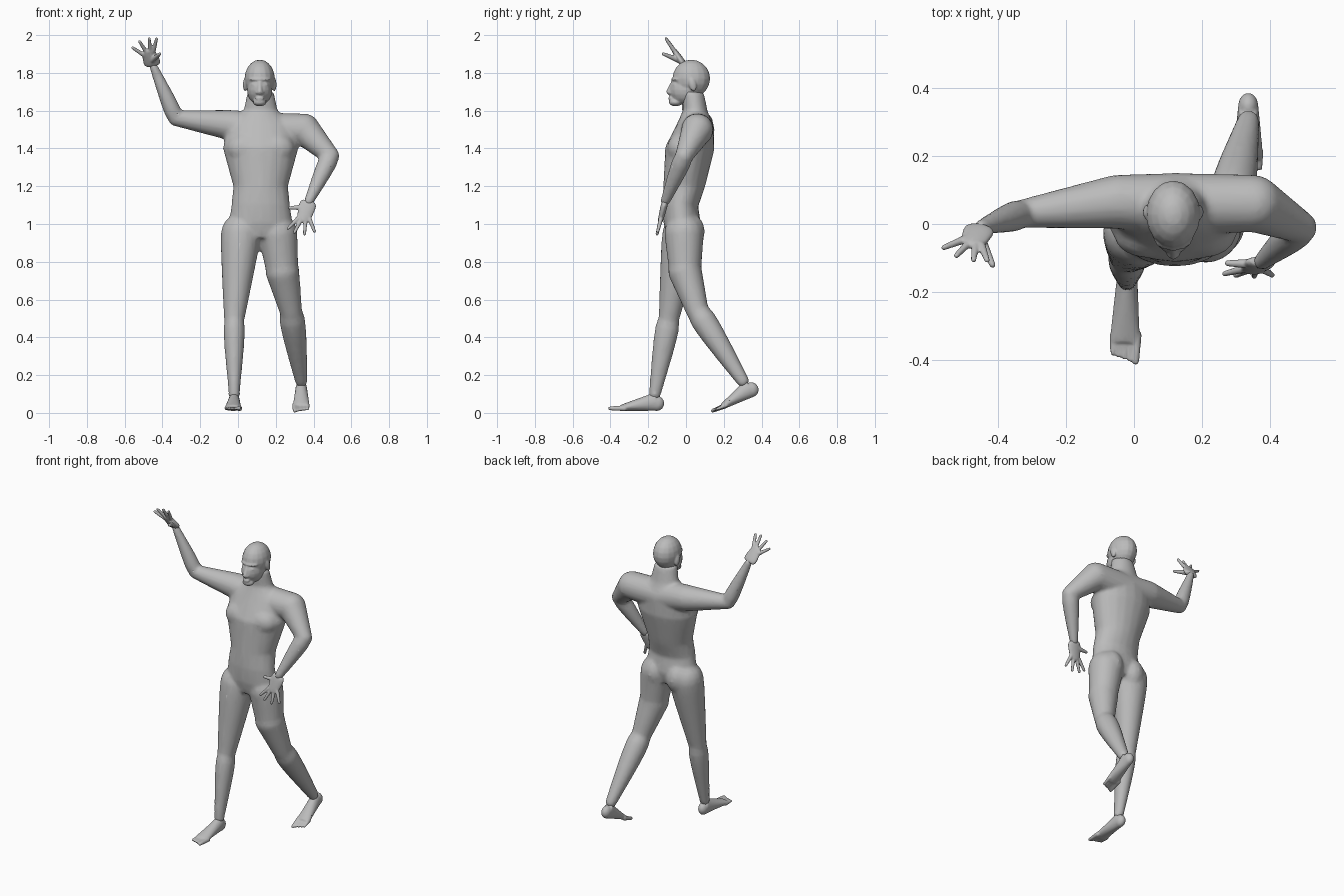
import bpy, bmesh, math
from mathutils import Vector, Matrix

if "Cube" in bpy.data.objects:
    bpy.data.objects.remove(bpy.data.objects["Cube"])

GREY = (.5, .5, .5, 1)
skin = bpy.data.materials.new("grey_skin")
skin.use_nodes = True
skin.diffuse_color = GREY
skin.node_tree.nodes["Principled BSDF"].inputs["Base Color"].default_value = GREY

X, Y = Vector((1, 0, 0)), Vector((0, 1, 0))
MIDDLE = .12    # the upper body's centre line


def loft(bm, stations, side, sides=20):
    """Skin elliptical rings (centre, half width, half depth) set square to their path."""
    along = (stations[-1][0] - stations[0][0]).normalized()
    across = (side - along * side.dot(along)).normalized()
    deep = along.cross(across)
    rings = []
    for centre, width, depth in stations:
        angles = [math.tau * k / sides for k in range(sides)]
        rings.append([bm.verts.new(centre + across * width * math.cos(a) + deep * depth * math.sin(a))
                      for a in angles])
    for low, high in zip(rings, rings[1:]):
        for k in range(sides):
            bm.faces.new((low[k - 1], low[k], high[k], high[k - 1]))
    bm.faces.new(rings[0][::-1])
    bm.faces.new(rings[-1])


def ball(bm, centre, size, tilt=0):
    matrix = (Matrix.Translation(centre) @ Matrix.Rotation(tilt, 4, 'X')
              @ Matrix.Diagonal(size).to_4x4())
    bmesh.ops.create_uvsphere(bm, u_segments=16, v_segments=10, radius=1, matrix=matrix)


def limb(bm, start, end, start_radius, end_radius, muscle=0, flat=1, side=None):
    """A tapered, round-ended limb whose muscle swells towards its start."""
    if side is None:
        side = Y if abs((end - start).normalized().x) > .8 else X
    stations = []
    steps = 8
    for i in range(steps + 1):
        t = i / steps
        radius = start_radius + (end_radius - start_radius) * t
        radius += muscle * math.sin(math.pi * math.sqrt(t))
        stations.append((start.lerp(end, t), radius * flat, radius))
    loft(bm, stations, side)
    for point, radius in ((start, start_radius), (end, end_radius)):
        ball(bm, point, (radius, radius, radius))


def finish(name, bm, voxel, smooth):
    """Fuse the overlapping parts into one smooth skin."""
    bmesh.ops.recalc_face_normals(bm, faces=bm.faces)
    mesh = bpy.data.meshes.new(name)
    bm.to_mesh(mesh)
    bm.free()
    part = bpy.data.objects.new(name, mesh)
    bpy.context.collection.objects.link(part)
    mesh.materials.append(skin)
    fuse = part.modifiers.new("fuse", 'REMESH')
    fuse.mode, fuse.voxel_size = 'VOXEL', voxel
    soften = part.modifiers.new("soften", 'SMOOTH')
    soften.factor, soften.iterations = .5, smooth
    part.modifiers.new("thin", 'DECIMATE').ratio = .3
    bpy.ops.object.select_all(action='DESELECT')
    part.select_set(True)
    bpy.context.view_layer.objects.active = part
    bpy.ops.object.convert(target='MESH')
    bpy.ops.object.shade_smooth()


# Joints of the pose
chest = Vector((MIDDLE, .06, 1.5))
right_shoulder = Vector((-.05, .065, 1.525))
right_elbow = Vector((-.33, .03, 1.56))
right_wrist = Vector((-.45, -.01, 1.84))
left_shoulder = Vector((.35, .06, 1.5))
left_elbow = Vector((.49, -.01, 1.36))
left_wrist = Vector((.375, -.11, 1.12))
right_hip = Vector((.015, -.02, .95))
right_knee = Vector((-.02, -.09, .5))
right_ankle = Vector((-.02, -.165, .1))
left_hip = Vector((.21, -.01, .95))
left_thigh = Vector((.235, -.005, .75))
left_knee = Vector((.28, .06, .54))
left_ankle = Vector((.335, .3, .17))

# Torso and neck, from crotch to throat: height, y, half width, half depth
body = bmesh.new()
trunk = ((.92, -.02, .14, .08), (1, -.02, .17, .1), (1.1, -.03, .155, .095),
         (1.2, -.01, .145, .11), (1.4, .02, .2, .13), (1.52, .05, .18, .1),
         (1.6, .05, .09, .065), (1.7, .035, .07, .06))
loft(body, [(Vector((MIDDLE, y, z)), wide, deep) for z, y, wide, deep in trunk], X)
for sign in (-1, 1):
    x = MIDDLE + sign * .08
    ball(body, (x, .01, .96), (.08, .09, .1))      # buttock
    ball(body, (x, -.03, 1.4), (.1, .07, .08))     # chest muscle

# Arms
limb(body, chest, right_shoulder, .09, .08)
limb(body, right_shoulder, right_elbow, .08, .042)
limb(body, right_elbow, right_wrist, .04, .022, .008)
limb(body, chest, left_shoulder, .09, .085)
limb(body, left_shoulder, left_elbow, .085, .048)
limb(body, left_elbow, left_wrist, .046, .026, .008)

# Legs
limb(body, right_hip, right_knee, .105, .055, .004)
limb(body, right_knee, right_ankle, .055, .032, .012, .9)
limb(body, left_hip, left_thigh, .105, .085)
limb(body, left_thigh, left_knee, .09, .06)
limb(body, left_knee, left_ankle, .058, .034, .014)
finish("body", body, .01, 8)

# Head: skull, jaw and face
head = bmesh.new()
ball(head, (MIDDLE - .005, .028, 1.77), (.08, .1, .1))
face = MIDDLE - .005
ball(head, (face, 0, 1.71), (.067, .088, .08))
ball(head, (face, -.055, 1.645), (.036, .036, .022))    # chin
ball(head, (face, -.08, 1.665), (.024, .014, .012))     # lips
ball(head, (face, -.045, 1.765), (.058, .034, .012))    # brow
limb(head, Vector((face, -.07, 1.75)), Vector((face, -.09, 1.7)), .01, .015)    # nose
for sign in (-1, 1):
    ball(head, (face + sign * .012, -.085, 1.695), (.01, .012, .009))    # nostril
    ball(head, (face + sign * .03, -.058, 1.738), (.015, .014, .009))    # eye
    ball(head, (face + sign * .077, .035, 1.738), (.012, .02, .037), .25)    # ear
finish("head", head, .0055, 4)


def hand(name, wrist, knuckles, across, thumb_tip):
    """A flat palm with fingers fanned from the index to the little one."""
    bm = bmesh.new()
    across = across.normalized()
    forward = (knuckles - wrist).normalized()
    limb(bm, wrist, knuckles, .014, .014, .004, 2.5, across)
    for i in range(4):
        fan = (i - 1.5) / 1.5
        base = knuckles + across * fan * .03 - forward * .01
        aim = (forward + across * fan * .65).normalized()
        limb(bm, base, base + aim * (.09 - .015 * abs(fan)), .012, .008)
    limb(bm, wrist.lerp(knuckles, .3), thumb_tip, .017, .009)
    finish(name, bm, .004, 3)


hand("right_hand", right_wrist, Vector((-.475, -.06, 1.915)),
     Vector((-.8, .3, -.4)), Vector((-.415, -.12, 1.9)))
hand("left_hand", left_wrist, Vector((.345, -.135, 1.02)),
     X, Vector((.275, -.115, 1.085)))


def foot(name, heel, toe_line, outward):
    """A wedge on its sole line, with toes from the big one outward."""
    bm = bmesh.new()
    forward = (toe_line - heel).normalized()
    up = forward.cross(X)
    wedge = []
    for i in range(6):
        t = i / 5
        height = .05 - .034 * t
        wedge.append((heel.lerp(toe_line, t) + up * height, .03 + .015 * t, height))
    loft(bm, wedge, X)
    ball(bm, heel + up * .04, (.03, .04, .04))
    for i in range(5):
        spread = i / 2 - 1
        thick = .011 if i else .015
        base = toe_line + outward * spread * .034 + up * .014 - forward * .02
        limb(bm, base, base + forward * (.066 - .012 * spread), thick, thick * .7)
    finish(name, bm, .005, 4)


foot("right_foot", Vector((-.02, -.155, .01)), Vector((-.027, -.345, .01)), -X)
foot("left_foot", Vector((.335, .36, .085)), Vector((.335, .2, .02)), X)
